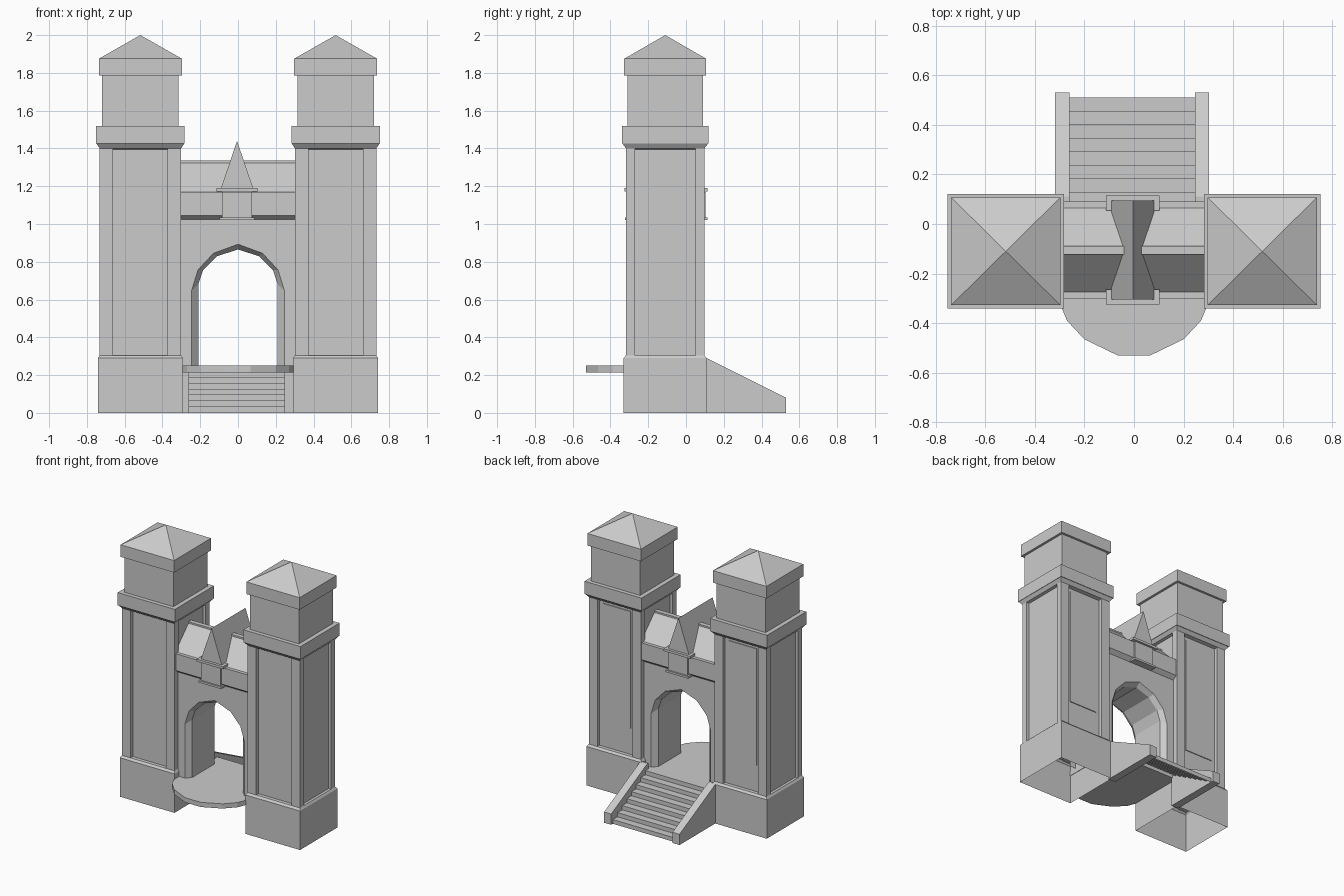
import bpy, bmesh

cube = bpy.data.objects.get("Cube")
if cube:
    bpy.data.objects.remove(cube, do_unlink=True)

stone = bpy.data.materials.new("light grey stone")
stone.use_nodes = True
grey = (0.6, 0.6, 0.6, 1)
stone.diffuse_color = grey
stone.node_tree.nodes["Principled BSDF"].inputs["Base Color"].default_value = grey

Y0 = -0.11      # centre line of the towers and the gate wall


def finish(bm, name, recalc=True):
    if recalc:
        bmesh.ops.recalc_face_normals(bm, faces=bm.faces)
    mesh = bpy.data.meshes.new(name)
    bm.to_mesh(mesh)
    bm.free()
    mesh.materials.append(stone)
    obj = bpy.data.objects.new(name, mesh)
    bpy.context.collection.objects.link(obj)
    return obj


def prism(name, points, axis, a, b):
    """Extrude a closed 2D profile along an axis from a to b."""
    place = {"x": lambda p, t: (t, p[0], p[1]),
             "y": lambda p, t: (p[0], t, p[1]),
             "z": lambda p, t: (p[0], p[1], t)}[axis]
    bm = bmesh.new()
    rings = [[bm.verts.new(place(p, t)) for p in points] for t in (a, b)]
    for ring in rings:
        bm.faces.new(ring)
    for i in range(len(points)):
        j = (i + 1) % len(points)
        bm.faces.new((rings[0][i], rings[0][j], rings[1][j], rings[1][i]))
    return finish(bm, name)


def box(name, x, y, z):
    return prism(name, [(x[0], y[0]), (x[1], y[0]), (x[1], y[1]), (x[0], y[1])], "z", *z)


def mirrored(points, about=0):
    """Complete a half profile with its mirror image."""
    return points + [(2 * about - x, z) for x, z in reversed(points) if x != about]


def square_tower(name, cx, cy, profile):
    """Loft square rings (half x, half y, z), open underneath."""
    bm = bmesh.new()
    rings = [[bm.verts.new((cx + sx * hx, cy + sy * hy, z))
              for sx, sy in ((-1, -1), (1, -1), (1, 1), (-1, 1))]
             for hx, hy, z in profile]
    for low, high in zip(rings, rings[1:]):
        for i in range(4):
            j = (i + 1) % 4
            bm.faces.new((low[i], low[j], high[j], high[i]))
    top = bm.faces.new(rings[-1])
    bmesh.ops.poke(bm, faces=[top])
    peak = max(bm.verts, key=lambda v: (len(v.link_edges) == 4) * 10
               - abs(v.co.x - cx) - abs(v.co.y - cy))
    peak.co.z = 2.0
    return finish(bm, name, recalc=False)


# Towers: plinth, recessed shaft, collar, upper block, cap and pyramid roof
tower_profile = [
    (.225, .22, 0), (.225, .22, .29), (.215, .207, .305),
    (.195, .18, .305), (.195, .18, 1.395), (.215, .207, 1.4),
    (.232, .226, 1.425), (.235, .23, 1.425), (.235, .23, 1.52),
    (.202, .2, 1.52), (.202, .2, 1.785), (.22, .217, 1.785), (.22, .217, 1.875)]

for side, cx in (("right", -.517), ("left", .517)):
    square_tower(side + "_tower", cx, Y0, tower_profile)
    for sx in (-1, 1):
        for sy, face in ((-1, "front"), (1, "back")):
            xs = sorted((cx + sx * .145, cx + sx * .215))
            ys = sorted((Y0 + sy * .16, Y0 + sy * .207))
            box(f"{side}_{face}_corner_post", xs, ys, (.3, 1.41))
    box(side + "_back_panel", (cx - .115, cx + .115), (Y0 + .17, Y0 + .186), (.5, 1.37))

# Gate wall with a chamfered pointed arch
outer = mirrored([(-.245, .25), (-.245, .65), (-.212, .757), (-.13, .845), (0, .893)])
inner = mirrored([(-.21, .25), (-.21, .68), (-.185, .755), (-.11, .83), (0, .865)])
bm = bmesh.new()
arches = [[bm.verts.new((x, Y0 + y, z)) for x, z in pts]
          for pts, y in ((outer, -.165), (inner, -.13), (inner, .135), (outer, .17))]
for a, b in zip(arches, arches[1:]):
    for i in range(len(a) - 1):
        bm.faces.new((a[i], a[i + 1], b[i + 1], b[i]))
for arch in (arches[0], arches[-1]):
    y = arch[0].co.y
    corners = [bm.verts.new((x, y, z))
               for x, z in ((.34, .25), (.34, 1.04), (-.34, 1.04), (-.34, .25))]
    bm.faces.new(arch + corners)
finish(bm, "gate_wall")

# Cornice and pitched roof above the gate
YC = Y0 + .005
roof = mirrored([(YC - .165, 1.02), (YC - .195, 1.045), (YC - .195, 1.17),
                 (YC - .17, 1.17), (YC - .015, 1.325)], YC)
prism("gate_roof", roof, "x", -.372, .34)
box("roof_ridge", (-.34, .34), (YC - .017, YC + .017), (1.315, 1.335))

# Cross gable with a small turret on the front and back
CX = -.005
gable = [(CX - .085, 1.19), (CX, 1.44), (CX + .085, 1.19)]
prism("cross_gable_roof", gable, "y", YC - .2, YC + .2)
for sy, face in ((-1, "front"), (1, "back")):
    for part, half, reach, z in (("foot", .093, .219, (1.02, 1.035)),
                                 ("body", .08, .207, (1.035, 1.17)),
                                 ("ledge", .108, .22, (1.172, 1.19))):
        ys = sorted((YC + sy * .16, YC + sy * reach))
        box(f"{face}_turret_{part}", (CX - half, CX + half), ys, z)

# Rounded front landing running through the gate
landing = mirrored([(-.295, .1), (-.295, -.33), (-.27, -.39), (-.2, -.465), (-.065, -.53)])
prism("landing", landing, "z", .215, .25)

# Back stairs: a folded sheet of steps between two sloped side walls
STEPS, X1, X2 = 8, -.26, .245
bm = bmesh.new()
path = []
for i in range(STEPS):
    y = .51 - i * .0545
    path += [(y, i * .25 / STEPS), (y, (i + 1) * .25 / STEPS)]
path.append((.08, .25))
rows = [[bm.verts.new((x, y, z)) for x in (X2, X1)] for y, z in path]
for a, b in zip(rows, rows[1:]):
    bm.faces.new((a[0], a[1], b[1], b[0]))
finish(bm, "back_steps", recalc=False)

slope = [(.09, 0), (.53, 0), (.53, .08), (.11, .29), (.09, .29)]
prism("right_stair_wall", slope, "x", -.318, X1)
prism("left_stair_wall", slope, "x", X2, .303)
